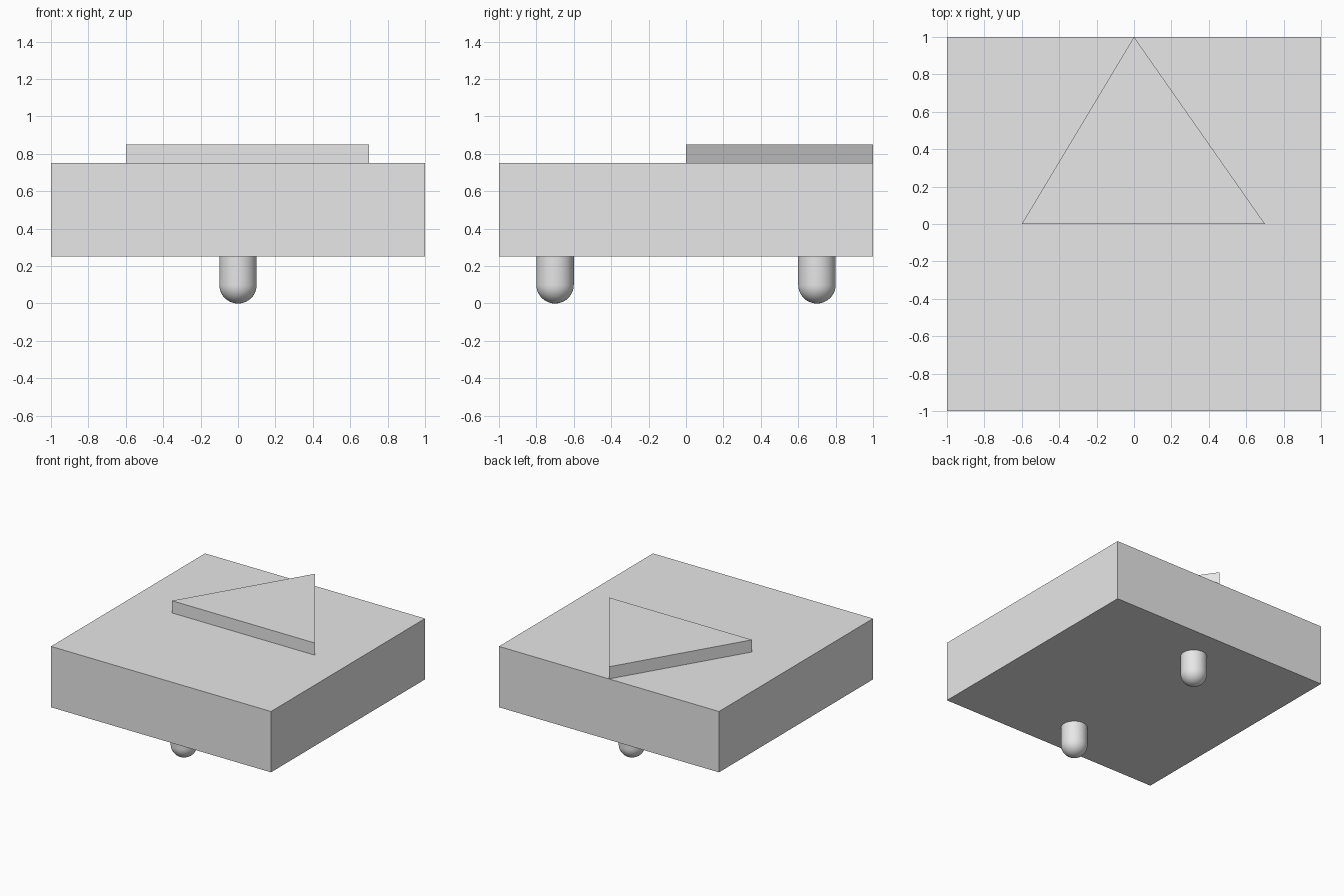
import bpy, bmesh
from math import sin, cos, pi

cube = bpy.data.objects.get("Cube")
if cube:
    bpy.data.objects.remove(cube, do_unlink=True)

# One flat colour for every part
GREY = (0.8, 0.8, 0.8, 1)
grey = bpy.data.materials.new("light grey")
grey.use_nodes = True
grey.diffuse_color = GREY
grey.node_tree.nodes["Principled BSDF"].inputs["Base Color"].default_value = GREY


def add_object(name, bm):
    bmesh.ops.recalc_face_normals(bm, faces=bm.faces)
    mesh = bpy.data.meshes.new(name)
    bm.to_mesh(mesh)
    bm.free()
    mesh.materials.append(grey)
    obj = bpy.data.objects.new(name, mesh)
    bpy.context.collection.objects.link(obj)
    return obj


def prism(name, outline, bottom, top):
    """Extrude a flat outline upwards into a closed solid."""
    bm = bmesh.new()
    face = bm.faces.new([bm.verts.new((x, y, bottom)) for x, y in outline])
    grown = bmesh.ops.extrude_face_region(bm, geom=[face], use_keep_orig=True)
    raised = [v for v in grown["geom"] if isinstance(v, bmesh.types.BMVert)]
    bmesh.ops.translate(bm, verts=raised, vec=(0, 0, top - bottom))
    return add_object(name, bm)


def peg(name, y, radius, top, sides=48, rings=12):
    """Upright peg with a round lower end, turned from a profile."""
    angles = [i * pi / 2 / rings for i in range(rings + 1)]
    profile = [(radius * sin(a), radius - radius * cos(a)) for a in angles]
    profile += [(radius, top), (0, top)]
    bm = bmesh.new()
    verts = [bm.verts.new((r, 0, z)) for r, z in profile]
    edges = [bm.edges.new(pair) for pair in zip(verts, verts[1:])]
    bmesh.ops.spin(bm, geom=verts + edges, cent=(0, 0, 0), axis=(0, 0, 1),
                   angle=2 * pi, steps=sides)
    bmesh.ops.remove_doubles(bm, verts=bm.verts, dist=0.0001)
    obj = add_object(name, bm)
    obj.location.y = y
    bpy.ops.object.select_all(action='DESELECT')
    obj.select_set(True)
    bpy.context.view_layer.objects.active = obj
    bpy.ops.object.shade_smooth_by_angle()


# Square slab body
prism("slab", [(-1, -1), (1, -1), (1, 1), (-1, 1)], 0.25, 0.75)

# Raised triangle pointing to the back edge
prism("triangle_plate", [(-0.6, 0), (0.7, 0), (0, 1)], 0.75, 0.85)

# Round-ended pegs underneath
for name, y in (("front_peg", -0.7), ("back_peg", 0.7)):
    peg(name, y, 0.1, 0.25)
